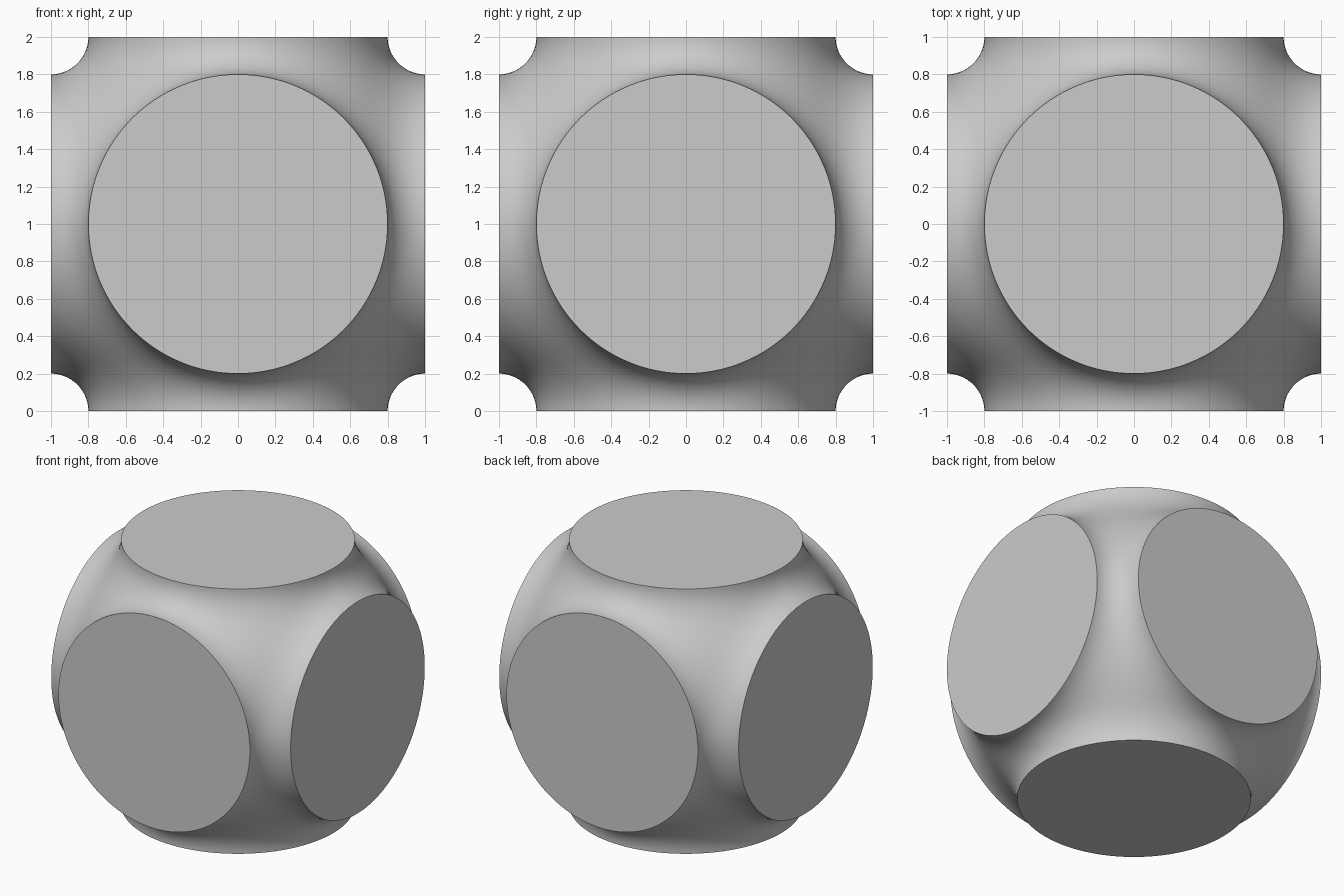
import bpy, bmesh
from math import sin, cos, pi
from mathutils import Vector, Matrix

if "Cube" in bpy.data.objects:
    bpy.data.objects.remove(bpy.data.objects["Cube"])

RADIUS = 0.8      # flat disc radius
CORNER = 0.675    # coordinate of the blended corner on the cube diagonal
MID = 0.859       # coordinate of the fillet middle between two discs
SEG = 32          # segments per quarter disc
RINGS = 12        # rows from the disc rim to the ridge

mat = bpy.data.materials.new("light grey")
mat.use_nodes = True
grey = (0.6, 0.6, 0.6, 1)
mat.diffuse_color = grey
mat.node_tree.nodes["Principled BSDF"].inputs["Base Color"].default_value = grey

DROP = MID - CORNER
POWER = 0.5 * CORNER / DROP   # slope of -1/2 at the corner, so three ridges meet smoothly


def blend_point(u, t):
    """Point on the fillet: u in -1..1 along the rim, t in 0..1 from rim to ridge."""
    phi = u * pi / 4
    rim = Vector((RADIUS * cos(phi), RADIUS * sin(phi), 1))
    k = abs(u)
    s = MID - DROP * k ** POWER
    ridge = Vector((s, CORNER * u, s))
    slope = -0.5 * k ** (POWER - 1) * (1 if u >= 0 else -1)
    across = Vector((1, 0, -1)) + Vector((slope, 1, slope)) * (u * 2 / 3)
    handle = 0.346 * (ridge - rim).length
    b = rim - Vector((0, 0, handle))
    c = ridge - across.normalized() * handle
    v = 1 - t
    return rim * v**3 + b * (3 * v * v * t) + c * (3 * v * t * t) + ridge * t**3


# One side: a disc and the four quarter fillets round it, repeated on six sides
bm = bmesh.new()
sides = [Matrix.Rotation(i * pi / 2, 3, "Y") for i in range(4)]
sides += [Matrix.Rotation(s * pi / 2, 3, "X") for s in (1, -1)]
for side in sides:
    rim = []
    for q in range(4):
        turn = side @ Matrix.Rotation(q * pi / 2, 3, "Z")
        grid = [[bm.verts.new(turn @ blend_point(2 * i / SEG - 1, j / RINGS))
                 for j in range(RINGS + 1)] for i in range(SEG + 1)]
        rim += [col[0] for col in grid[:-1]]
        for a, b in zip(grid, grid[1:]):
            for j in range(RINGS):
                bm.faces.new((a[j], a[j + 1], b[j + 1], b[j]))
    bm.faces.new(rim)
bmesh.ops.remove_doubles(bm, verts=bm.verts, dist=0.0005)
bmesh.ops.recalc_face_normals(bm, faces=bm.faces)
for v in bm.verts:
    v.co.z += 1

mesh = bpy.data.meshes.new("six_disc_body")
bm.to_mesh(mesh)
bm.free()
mesh.materials.append(mat)
body = bpy.data.objects.new("six_disc_body", mesh)
bpy.context.collection.objects.link(body)

bpy.ops.object.select_all(action="DESELECT")
body.select_set(True)
bpy.context.view_layer.objects.active = body
bpy.ops.object.shade_smooth_by_angle(angle=0.6)
